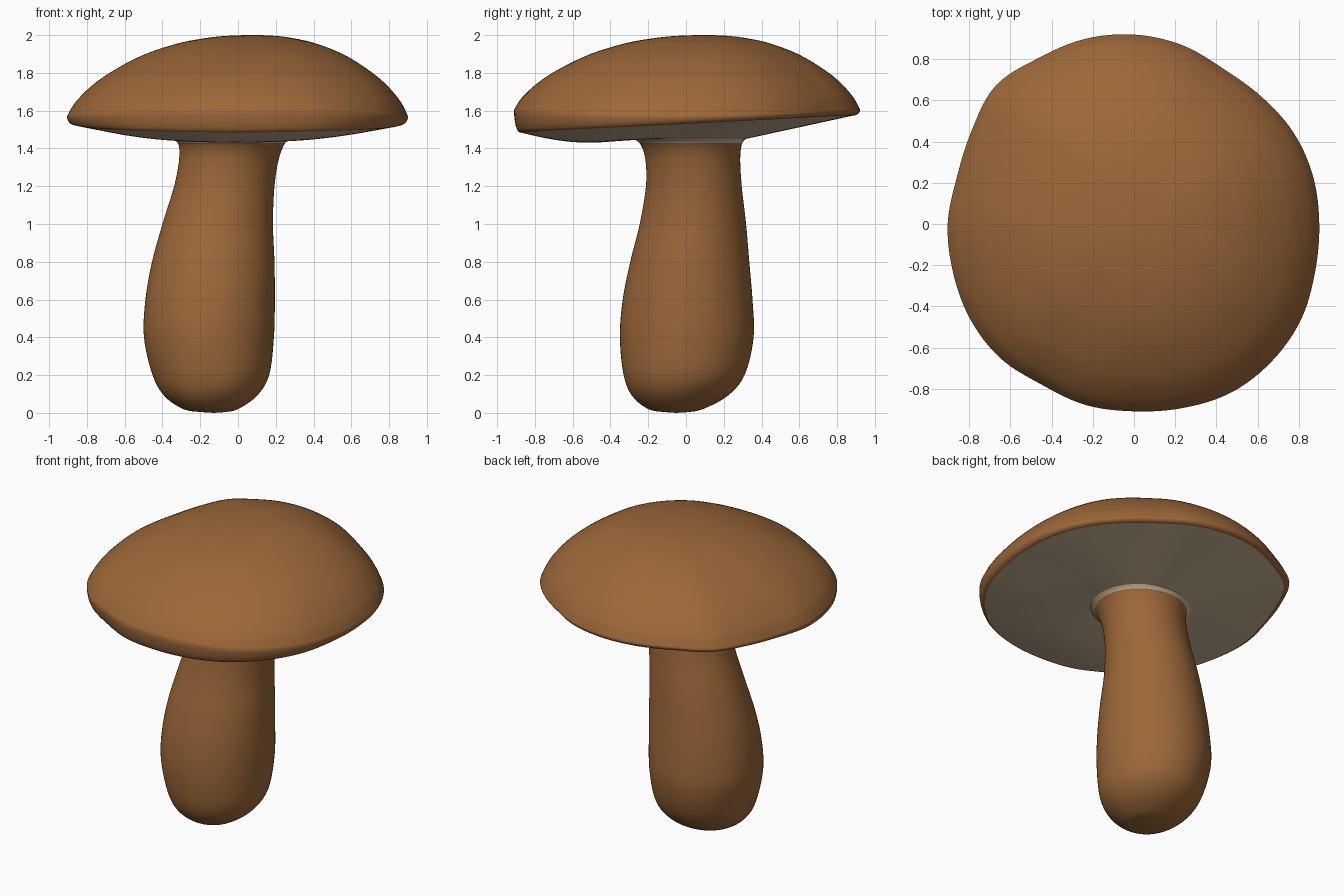
import bpy, math
from mathutils import Vector

if "Cube" in bpy.data.objects:
    bpy.data.objects.remove(bpy.data.objects["Cube"])

SEG = 144
APEX = Vector((0.08, 0.10, 2.0))


def material(name, rgb):
    m = bpy.data.materials.new(name)
    m.diffuse_color = (*rgb, 1)
    m.use_nodes = True
    m.node_tree.nodes["Principled BSDF"].inputs["Base Color"].default_value = m.diffuse_color
    return m


brown = material("brown skin", (0.335, 0.137, 0.042))
pale = material("pale gills", (0.58, 0.445, 0.30))


def spline(points, steps, closed=False):
    """Smooth Catmull-Rom resampling of rows of numbers."""
    n = len(points)
    get = (lambda i: points[i % n]) if closed else (lambda i: points[max(0, min(n - 1, i))])
    out = []
    for i in range(n if closed else n - 1):
        for s in range(steps):
            t = s / steps
            out.append([0.5 * (2 * b + (c - a) * t + (2 * a - 5 * b + 4 * c - d) * t * t
                               + (3 * b - a - 3 * c + d) * t ** 3)
                        for a, b, c, d in zip(get(i - 1), get(i), get(i + 1), get(i + 2))])
    if not closed:
        out.append(list(points[-1]))
    return out


def skin(name, rings, mat, pole=None, flip=False):
    """Join closed rings into a smooth surface, with an optional pole before the first ring."""
    verts = [v for r in rings for v in r]
    faces = []
    for k in range(len(rings) - 1):
        for i in range(SEG):
            j = (i + 1) % SEG
            faces.append((k * SEG + i, (k + 1) * SEG + i, (k + 1) * SEG + j, k * SEG + j))
    if pole is not None:
        verts.append(pole)
        faces += [(len(verts) - 1, i, (i + 1) % SEG) for i in range(SEG)]
    if flip:
        faces = [f[::-1] for f in faces]
    me = bpy.data.meshes.new(name)
    me.from_pydata([tuple(v) for v in verts], [], faces)
    me.materials.append(mat)
    me.polygons.foreach_set("use_smooth", [True] * len(me.polygons))
    ob = bpy.data.objects.new(name, me)
    bpy.context.collection.objects.link(ob)
    return ob


# Cap outline: radius every 15 degrees, starting at +x
RADII = [.90, .90, .893, .875, .87, .90, .92, .93, .93, .95, .91, .89,
         .905, .91, .92, .92, .90, .91, .91, .925, .945, .945, .935, .91]
radius = [r[0] for r in spline([(r,) for r in RADII], SEG // 24, closed=True)]
angles = [2 * math.pi * i / SEG for i in range(SEG)]


def rim(i, scale, z):
    a = angles[i]
    return Vector((radius[i] * scale * math.cos(a), radius[i] * scale * math.sin(a), z))


def z_wide(a):
    return 1.57 + 0.035 * math.sin(a) ** 2


def z_edge(a):
    return 1.53 + 0.045 * math.sin(a)


# Cap top: dome from the off-centre apex to the rim, then rolled under
dome = spline([(0, 0), (.12, .006), (.25, .035), (.42, .112), (.62, .275),
               (.82, .54), (.945, .80), (1, 1)], 7)[1:]
rings = []
for t, h in dome:
    ring = []
    for i, a in enumerate(angles):
        p = APEX.lerp(rim(i, 1, 0), t)
        p.z = 2 - (2 - z_wide(a)) * h
        ring.append(p)
    rings.append(ring)
for k in range(1, 7):
    q = k / 6 * math.pi / 2
    rings.append([rim(i, 0.965 + 0.035 * math.cos(q),
                      z_wide(a) + (z_edge(a) - z_wide(a)) * math.sin(q))
                  for i, a in enumerate(angles)])
cap = skin("cap", rings, brown, pole=APEX)

# Small pale fleck on the cap
cap.data.materials.append(pale)
spot = Vector((0.50, 0.60, 1.76))
for f in cap.data.polygons:
    if (f.center - spot).length < 0.024:
        f.material_index = 1

# Stem: z, x min, x max, y min, y max
STEM = [(.004, -.19, -.07, -.11, .01), (.02, -.29, 0, -.2, .09), (.09, -.39, .10, -.285, .22),
        (.2, -.452, .165, -.33, .31), (.4, -.498, .19, -.35, .358), (.6, -.49, .195, -.335, .352),
        (.8, -.455, .193, -.295, .335), (1.0, -.40, .185, -.245, .318), (1.2, -.338, .193, -.212, .295),
        (1.34, -.312, .215, -.215, .287), (1.42, -.315, .245, -.24, .295), (1.45, -.345, .275, -.275, .315)]
stem_rings = [[Vector(((x0 + x1) / 2 + (x1 - x0) / 2 * math.cos(a),
                       (y0 + y1) / 2 + (y1 - y0) / 2 * math.sin(a), z)) for a in angles]
              for z, x0, x1, y0, y1 in spline(STEM, 5)]
stem = skin("stem", stem_rings, brown, pole=Vector((-.13, -.05, 0)), flip=True)

# Pale collar where the stem flares into the cap
stem.data.materials.append(pale)
for f in stem.data.polygons:
    if f.center.z > 1.425:
        f.material_index = 1

# Cap underside: pale surface from the rim edge to the top of the stem
rings = []
for k in range(17):
    u = k / 16
    ring = []
    for i, a in enumerate(angles):
        p = rim(i, 0.965, z_edge(a)).lerp(stem_rings[-1][i], u)
        p.z -= 0.035 * math.sin(math.pi * u) * max(0, -math.sin(a))
        ring.append(p)
    rings.append(ring)
skin("cap_underside", rings, pale)
